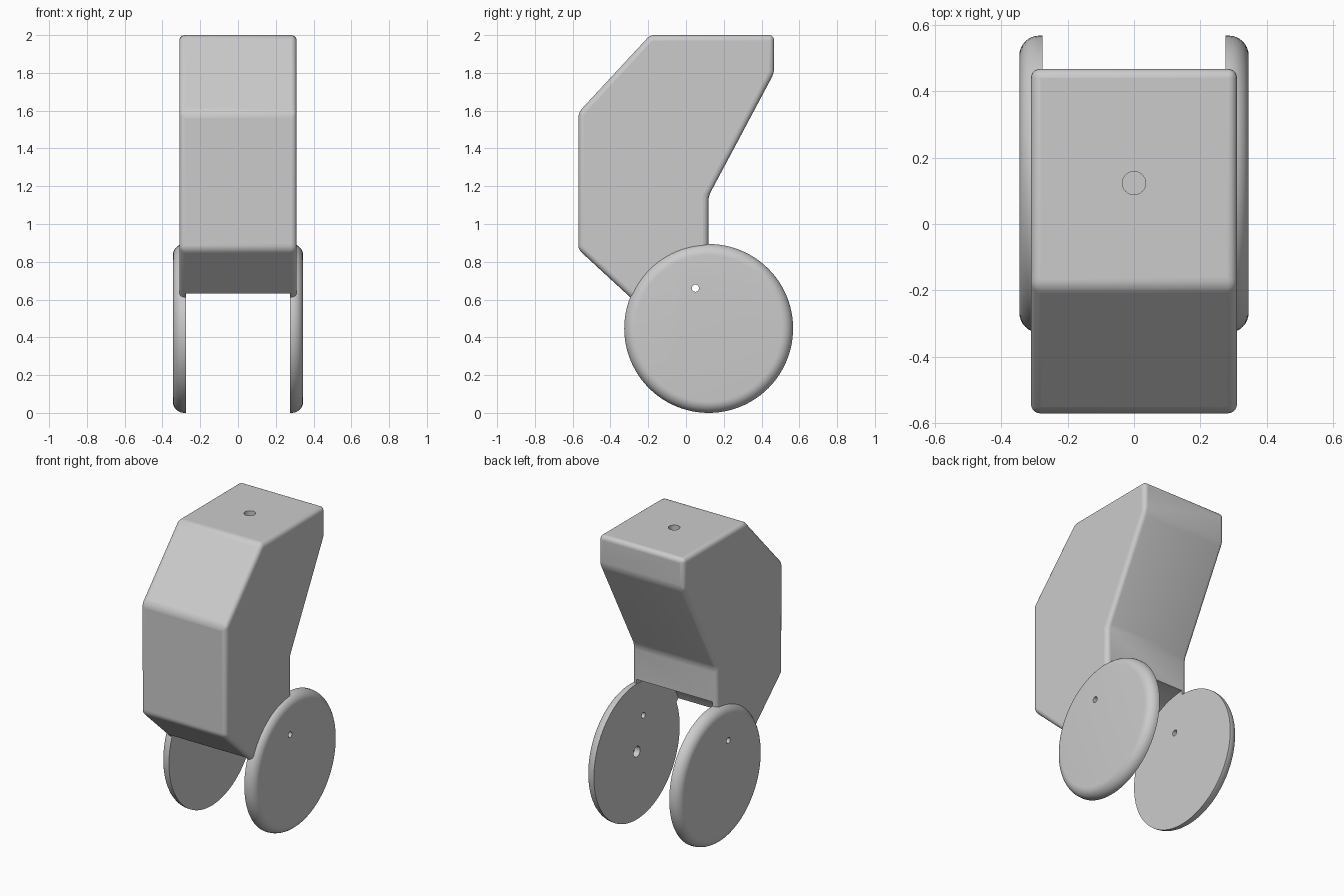
import bpy, bmesh
from math import pi, radians
from mathutils import Matrix

if "Cube" in bpy.data.objects:
    bpy.data.objects.remove(bpy.data.objects["Cube"])

HUB_Y, HUB_Z, DISC_R = 0.12, 0.447, 0.447
INNER_X, OUTER_X, BODY_X = 0.277, 0.345, 0.31


def make_object(name, bm):
    bmesh.ops.recalc_face_normals(bm, faces=bm.faces)
    mesh = bpy.data.meshes.new(name)
    bm.to_mesh(mesh)
    bm.free()
    obj = bpy.data.objects.new(name, mesh)
    bpy.context.collection.objects.link(obj)
    return obj


def cylinder(name, radius, depth, center, segments=32, along_x=True, round_side=0):
    bm = bmesh.new()
    turn = Matrix.Rotation(pi / 2, 4, 'Y') if along_x else Matrix.Identity(4)
    bmesh.ops.create_cone(bm, cap_ends=True, segments=segments, radius1=radius,
                          radius2=radius, depth=depth,
                          matrix=Matrix.Translation(center) @ turn)
    if round_side:
        rim = [e for e in bm.edges
               if all((v.co.x - center[0]) * round_side > 0 for v in e.verts)]
        bmesh.ops.bevel(bm, geom=rim, offset=0.06, offset_type='OFFSET',
                        segments=8, profile=0.5, affect='EDGES')
    return make_object(name, bm)


def cut(obj, cutter):
    mod = obj.modifiers.new(cutter.name, 'BOOLEAN')
    mod.operation, mod.solver, mod.object = 'DIFFERENCE', 'EXACT', cutter
    cutter.hide_render = True
    cutter.hide_set(True)


def smooth(obj):
    bpy.ops.object.select_all(action='DESELECT')
    obj.select_set(True)
    bpy.context.view_layer.objects.active = obj
    bpy.ops.object.shade_smooth_by_angle(angle=radians(30))


# Body: side profile (y, z) extruded across x with rounded edges
profile = [(-0.57, 0.865), (-0.57, 1.59), (-0.19, 2.0), (0.467, 2.0), (0.467, 1.8),
           (0.118, 1.145), (0.118, 0.82), (-0.23, 0.552)]
bm = bmesh.new()
face = bm.faces.new([bm.verts.new((-BODY_X, y, z)) for y, z in profile])
ext = bmesh.ops.extrude_face_region(bm, geom=[face])
bmesh.ops.translate(bm, vec=(2 * BODY_X, 0, 0),
                    verts=[g for g in ext["geom"] if isinstance(g, bmesh.types.BMVert)])
body = make_object("body", bm)
bevel = body.modifiers.new("rounded_edges", 'BEVEL')
bevel.width, bevel.segments, bevel.limit_method = 0.028, 5, 'ANGLE'
bevel.angle_limit = radians(20)

# Round opening between the discs and the hole in the top
cut(body, cylinder("wheel_well_cutter", 0.475, 2 * INNER_X, (0, HUB_Y, HUB_Z), 128))
cut(body, cylinder("top_hole_cutter", 0.035, 0.4, (0, 0.123, 2.0), along_x=False))
smooth(body)

# Side discs, rounded on the outside, each with a small pin hole
pin = cylinder("pin_hole_cutter", 0.019, 1.0, (0, 0.05, 0.66))
axle = cylinder("axle_hole_cutter", 0.035, 0.08, (0.275, HUB_Y, HUB_Z))
for side, name in ((-1, "left_disc"), (1, "right_disc")):
    disc = cylinder(name, DISC_R, OUTER_X - 0.275,
                    (side * (OUTER_X + 0.275) / 2, HUB_Y, HUB_Z), 96, round_side=side)
    cut(disc, pin)
    if side == 1:
        cut(disc, axle)
    smooth(disc)
